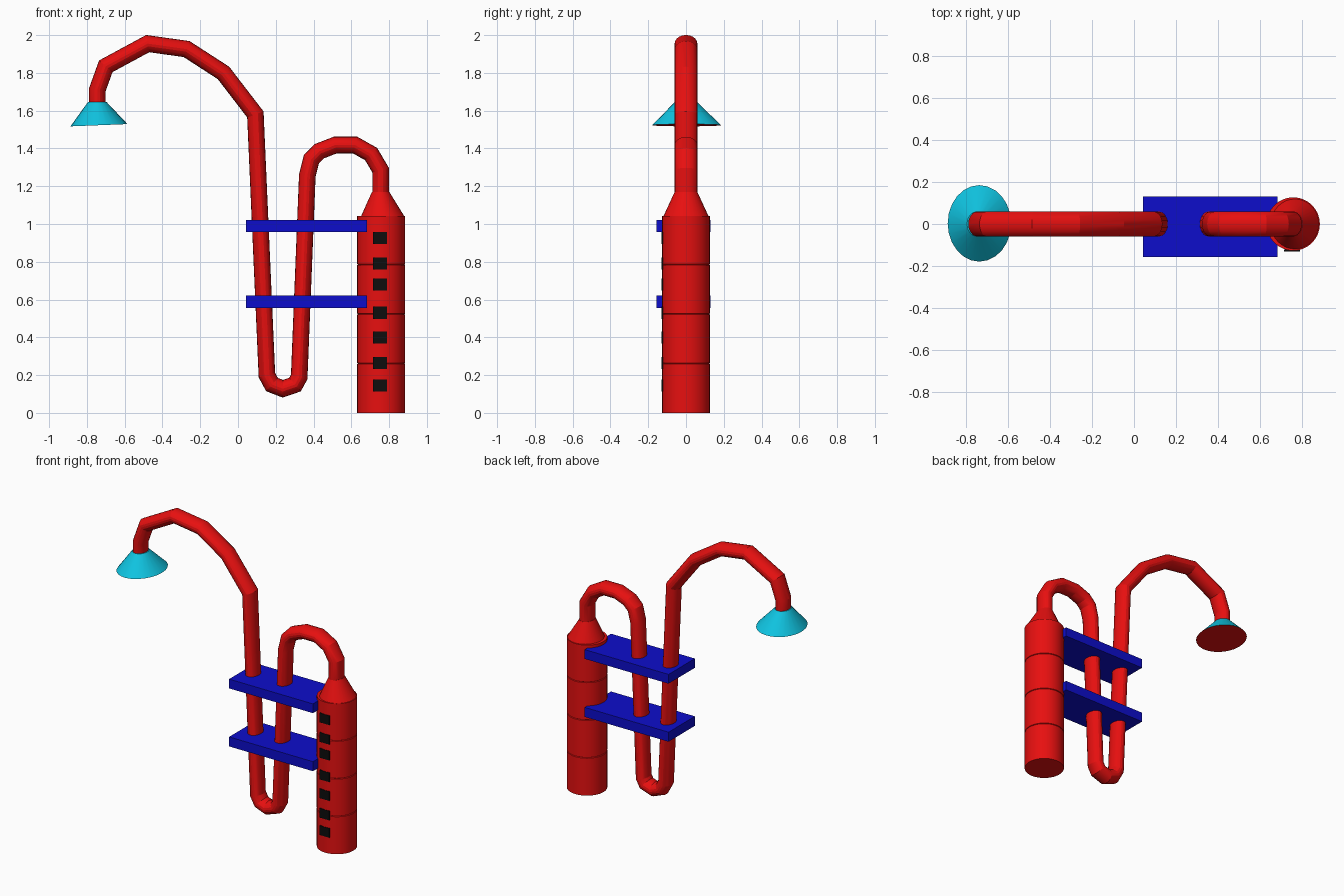
import bpy, bmesh, math
from mathutils import Vector

if "Cube" in bpy.data.objects:
    bpy.data.objects.remove(bpy.data.objects["Cube"])


def material(name, rgb):
    m = bpy.data.materials.new(name)
    m.diffuse_color = (*rgb, 1)
    m.use_nodes = True
    m.node_tree.nodes["Principled BSDF"].inputs["Base Color"].default_value = m.diffuse_color
    return m


RED = material("red", (0.8, 0.005, 0.005))
BLUE = material("blue", (0.004, 0.004, 0.6))
CYAN = material("cyan", (0.005, 0.55, 0.75))
BLACK = material("black", (0.004, 0.004, 0.004))


def finish(bm, name, mats, smooth=None):
    bmesh.ops.recalc_face_normals(bm, faces=bm.faces)
    me = bpy.data.meshes.new(name)
    bm.to_mesh(me)
    bm.free()
    ob = bpy.data.objects.new(name, me)
    bpy.context.collection.objects.link(ob)
    for m in mats:
        me.materials.append(m)
    if smooth:
        bpy.ops.object.select_all(action='DESELECT')
        ob.select_set(True)
        bpy.context.view_layer.objects.active = ob
        bpy.ops.object.shade_smooth_by_angle(angle=math.radians(smooth))
    return ob


def loft(rings, sides):
    """Skin elliptical rings given as (centre, u axis, v axis); cap both ends."""
    bm = bmesh.new()
    loops = []
    for c, u, v in rings:
        angles = [2 * math.pi * i / sides for i in range(sides)]
        loops.append([bm.verts.new(Vector(c) + Vector(u) * math.cos(a) + Vector(v) * math.sin(a))
                      for a in angles])
    for a, b in zip(loops, loops[1:]):
        for i in range(sides):
            j = (i + 1) % sides
            bm.faces.new((a[i], a[j], b[j], b[i]))
    bm.faces.new(loops[0])
    bm.faces.new(loops[-1])
    return bm


def box(name, lo, hi, mat):
    bm = bmesh.new()
    bmesh.ops.create_cube(bm, size=1)
    for v in bm.verts:
        v.co = Vector((l + (h - l) * (c + 0.5) for l, h, c in zip(lo, hi, v.co)))
    return finish(bm, name, [mat])


# Bent pipe: mitred oval tube along a path in the xz plane
path = [(-0.745, 1.62), (-0.745, 1.71), (-0.70, 1.835), (-0.478, 1.955), (-0.272, 1.926),
        (-0.077, 1.80), (0.092, 1.58), (0.153, 0.20), (0.18, 0.15), (0.237, 0.128),
        (0.302, 0.15), (0.324, 0.19), (0.367, 1.258), (0.388, 1.342), (0.43, 1.385),
        (0.515, 1.418), (0.62, 1.418), (0.705, 1.37), (0.755, 1.285), (0.755, 1.16)]
pts = [Vector((x, 0, z)) for x, z in path]
rings = []
for i, p in enumerate(pts):
    d1 = (p - pts[i - 1]).normalized() if i else (pts[1] - p).normalized()
    d2 = (pts[i + 1] - p).normalized() if i < len(pts) - 1 else d1
    t = (d1 + d2).normalized()
    side = Vector((-t.z, 0, t.x)) * 0.044 / t.dot(d1)
    rings.append((p, side, (0, 0.06, 0)))
finish(loft(rings, 20), "bent_pipe", [RED], 19)

# Tank: upright cylinder with three fine seams
R, SEAM = 0.127, 0.003
profile = [(0, R)]
for z in (0.262, 0.523, 0.785):
    profile += [(z - SEAM, R), (z, R - 0.005), (z + SEAM, R)]
profile.append((1.042, R))
finish(loft([((0.758, 0, z), (r, 0, 0), (0, r, 0)) for z, r in profile], 32),
       "tank", [RED], 30)

# Tapered shoulder joining tank and pipe
finish(loft([((0.766, 0, 1.04), (0.115, 0, 0), (0, 0.12, 0)),
             ((0.755, 0, 1.17), (0.046, 0, 0), (0, 0.06, 0))], 32), "tank_shoulder", [RED], 30)

# Shower head: slightly tilted oval cone with a red underside
bm = loft([((-0.736, 0.003, 1.523), (0.151, 0, 0.006), (0, 0.182, 0)),
           ((-0.745, 0, 1.645), (0.05, 0, 0), (0, 0.06, 0))], 24)
bm.normal_update()
bmesh.ops.recalc_face_normals(bm, faces=bm.faces)
for f in bm.faces:
    f.material_index = 1 if f.normal.z < -0.8 else 0
finish(bm, "shower_head", [CYAN, RED], 30)

# Two flat brackets
for name, z0, z1 in (("lower_bracket", 0.556, 0.622), ("upper_bracket", 0.958, 1.022)):
    box(name, (0.042, -0.157, z0), (0.684, 0.131, z1), BLUE)

# Plain dark marker plates down the tank front
for i, z in enumerate((0.145, 0.265, 0.40, 0.53, 0.68, 0.79, 0.925)):
    box(f"marker_plate_{i + 1}", (0.715, -0.130, z - 0.032), (0.79, -0.121, z + 0.032), BLACK)
